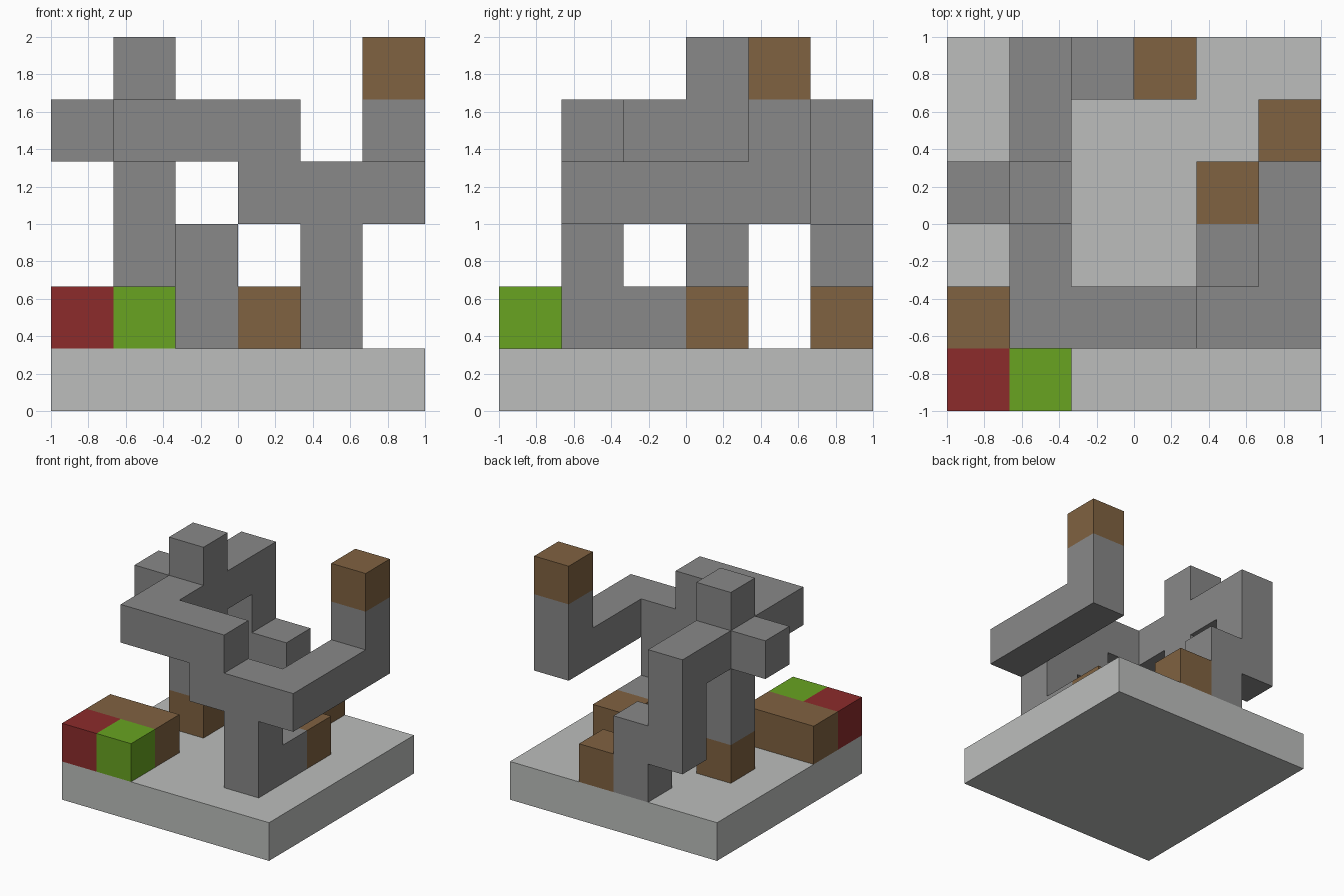
import bpy
import bmesh
from itertools import product
from mathutils import Vector

CELL = 1 / 3  # the whole model sits on a 6 x 6 x 6 block grid

if "Cube" in bpy.data.objects:
    bpy.data.objects.remove(bpy.data.objects["Cube"], do_unlink=True)


def make_material(name, rgb):
    """Flat material from 0-255 display values, converted to linear."""
    linear = [((c / 255 + 0.055) / 1.055) ** 2.4 for c in rgb]
    mat = bpy.data.materials.new(name)
    mat.use_nodes = True
    mat.diffuse_color = (*linear, 1)
    bsdf = next(n for n in mat.node_tree.nodes if n.type == "BSDF_PRINCIPLED")
    bsdf.inputs["Base Color"].default_value = (*linear, 1)
    return mat


pale = make_material("pale stone", (188, 190, 188))
grey = make_material("grey stone", (136, 136, 136))
brown = make_material("brown wood", (128, 98, 65))
red = make_material("red", (140, 43, 43))
green = make_material("green", (104, 163, 33))


def add_part(name, mat, *boxes):
    """Merge boxes, given as (first cell, last cell), into one clean shell."""
    cells = set()
    for low, high in boxes:
        cells.update(product(*(range(a, b + 1) for a, b in zip(low, high))))
    bm = bmesh.new()
    for cell in cells:
        for axis, step in product(range(3), (0, 1)):
            beside = list(cell)
            beside[axis] += 2 * step - 1
            if tuple(beside) in cells:
                continue
            # Exposed side of this cell
            u, v = (axis + 1) % 3, (axis + 2) % 3
            ring = []
            for du, dv in ((0, 0), (1, 0), (1, 1), (0, 1)):
                p = Vector(cell)
                p[axis] += step
                p[u] += du
                p[v] += dv
                ring.append(bm.verts.new((p - Vector((3, 3, 0))) * CELL))
            bm.faces.new(ring if step else ring[::-1])
    bmesh.ops.remove_doubles(bm, verts=bm.verts, dist=0.001)
    bmesh.ops.dissolve_limit(bm, angle_limit=0.01, verts=bm.verts, edges=bm.edges)
    mesh = bpy.data.meshes.new(name)
    bm.to_mesh(mesh)
    bm.free()
    mesh.materials.append(mat)
    obj = bpy.data.objects.new(name, mesh)
    bpy.context.collection.objects.link(obj)
    return obj


def block(name, mat, x, y, z):
    return add_part(name, mat, ((x, y, z), (x, y, z)))


# Ground slab
add_part("base", pale, ((0, 0, 0), (5, 5, 0)))

# Upright post with its top block, side stub and foot
add_part("post", grey, ((1, 3, 2), (1, 3, 5)), ((0, 3, 4), (0, 3, 4)))
block("post_foot", brown, 1, 3, 1)

# Rear branch stepping down to the slab
add_part("rear_branch", grey,
         ((1, 4, 4), (1, 5, 4)),
         ((1, 5, 2), (1, 5, 3)),
         ((2, 5, 1), (2, 5, 2)))
block("rear_branch_foot", brown, 3, 5, 1)

# Front beam, side arm with raised end, and front leg
add_part("front_frame", grey,
         ((1, 1, 4), (1, 2, 4)),
         ((2, 1, 4), (3, 1, 4)),
         ((3, 1, 3), (5, 1, 3)),
         ((5, 2, 3), (5, 4, 3)),
         ((5, 4, 4), (5, 4, 4)),
         ((4, 1, 1), (4, 1, 2)),
         ((4, 2, 1), (4, 2, 1)))
block("arm_tip", brown, 5, 4, 5)
block("front_leg_foot", brown, 4, 3, 1)

# Corner chest with coloured front blocks
add_part("corner_chest", brown, ((0, 1, 1), (1, 1, 1)))
block("chest_red_block", red, 0, 0, 1)
block("chest_green_block", green, 1, 0, 1)
